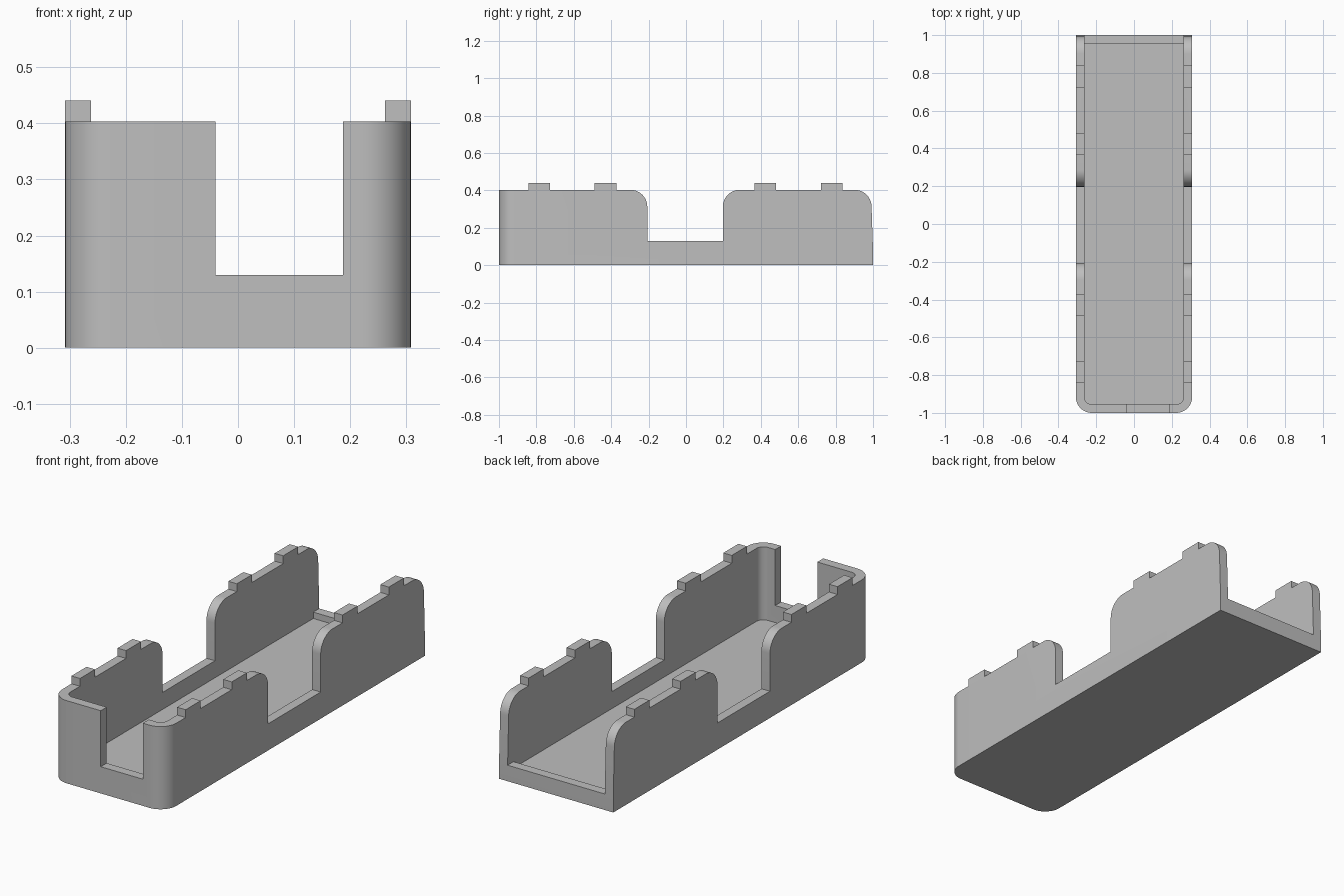
import bpy, bmesh, math
from mathutils import Vector

cube = bpy.data.objects.get("Cube")
if cube:
    bpy.data.objects.remove(cube, do_unlink=True)

HALF_W, WALL, FLOOR, LIP = 0.308, 0.046, 0.047, 0.078
SILL, TOP, TAB_TOP, ROUND = 0.13, 0.403, 0.441, 0.09
INNER = HALF_W - WALL

grey = bpy.data.materials.new("plain_grey")
grey.use_nodes = True
colour = (0.52, 0.52, 0.52, 1)
grey.diffuse_color = colour
grey.node_tree.nodes["Principled BSDF"].inputs["Base Color"].default_value = colour


def prism(name, outline, axis, start, end):
    """Extrude a 2D outline along z (outline is x, y) or x (outline is y, z)."""
    bm = bmesh.new()
    place = (lambda a, b: (a, b, start)) if axis == "z" else (lambda a, b: (start, a, b))
    face = bm.faces.new([bm.verts.new(place(a, b)) for a, b in outline])
    out = bmesh.ops.extrude_face_region(bm, geom=[face])
    step = Vector((0, 0, end - start)) if axis == "z" else Vector((end - start, 0, 0))
    bmesh.ops.translate(bm, vec=step, verts=[v for v in out["geom"] if isinstance(v, bmesh.types.BMVert)])
    bmesh.ops.recalc_face_normals(bm, faces=bm.faces)
    mesh = bpy.data.meshes.new(name)
    bm.to_mesh(mesh)
    bm.free()
    mesh.materials.append(grey)
    obj = bpy.data.objects.new(name, mesh)
    bpy.context.scene.collection.objects.link(obj)
    return obj


def box(name, x0, x1, y0, y1, z0, z1):
    return prism(name, [(x0, y0), (x1, y0), (x1, y1), (x0, y1)], "z", z0, z1)


def arc(cx, cy, r, a0, a1, n=14):
    angles = [math.radians(a0 + (a1 - a0) * i / n) for i in range(n + 1)]
    return [(cx + r * math.cos(a), cy + r * math.sin(a)) for a in angles]


def tray_plan(half, front, back, r):
    """Rectangle whose two front corners are rounded."""
    return (arc(-half + r, front + r, r, 180, 270) + arc(half - r, front + r, r, 270, 360)
            + [(half, back), (-half, back)])


def cut(obj, cutter):
    mod = obj.modifiers.new("cut", "BOOLEAN")
    mod.operation, mod.solver, mod.object = "DIFFERENCE", "EXACT", cutter
    graph = bpy.context.evaluated_depsgraph_get()
    mesh = bpy.data.meshes.new_from_object(obj.evaluated_get(graph))
    obj.modifiers.clear()
    obj.data = mesh
    bpy.data.objects.remove(cutter, do_unlink=True)


# Tray body with its cavity; the upper part is open at the back above a low lip
tray = prism("tray", tray_plan(HALF_W, -1, 1, 0.085), "z", 0, TOP)
cut(tray, prism("cavity", tray_plan(INNER, -1 + WALL, 1 - WALL, 0.037), "z", FLOOR, 0.6))
cut(tray, box("back_opening", -INNER, INNER, 0.9, 1.2, LIP, 0.6))

# Off-centre notch in the front wall
cut(tray, box("front_notch", -0.04, 0.187, -1.2, -0.9, SILL, 0.6))

# Middle gap in both side walls, flaring into rounded shoulders
y0, y1 = -0.207, 0.197
gap = ([(y0, SILL), (y1, SILL)] + arc(y1 + ROUND, TOP - ROUND, ROUND, 180, 90)
       + [(y1 + ROUND, 0.6), (y0 - ROUND, 0.6)]
       + arc(y0 - ROUND, TOP - ROUND, ROUND, 90, 0))
cut(tray, prism("side_gap", gap, "x", -0.5, 0.5))

# Rounded, slightly leaning rear ends of the side walls
end = 0.992
rear = ([(1.0, LIP), (1.2, LIP), (1.2, 0.6), (end - ROUND, 0.6)]
        + arc(end - ROUND, TOP - ROUND, ROUND, 90, 0))
cut(tray, prism("rear_round", rear, "x", -0.5, 0.5))

# Locating tabs along the top of each side wall
for side, x0 in (("right", -HALF_W), ("left", INNER)):
    for i, y in enumerate((-0.785, -0.43, 0.423, 0.78)):
        box(f"{side}_tab_{i + 1}", x0, x0 + WALL, y - 0.058, y + 0.058, TOP, TAB_TOP)

# Smooth the rounded corners, keep the edges crisp
bpy.ops.object.select_all(action="DESELECT")
tray.select_set(True)
bpy.context.view_layer.objects.active = tray
bpy.ops.object.shade_smooth_by_angle(angle=math.radians(30))
